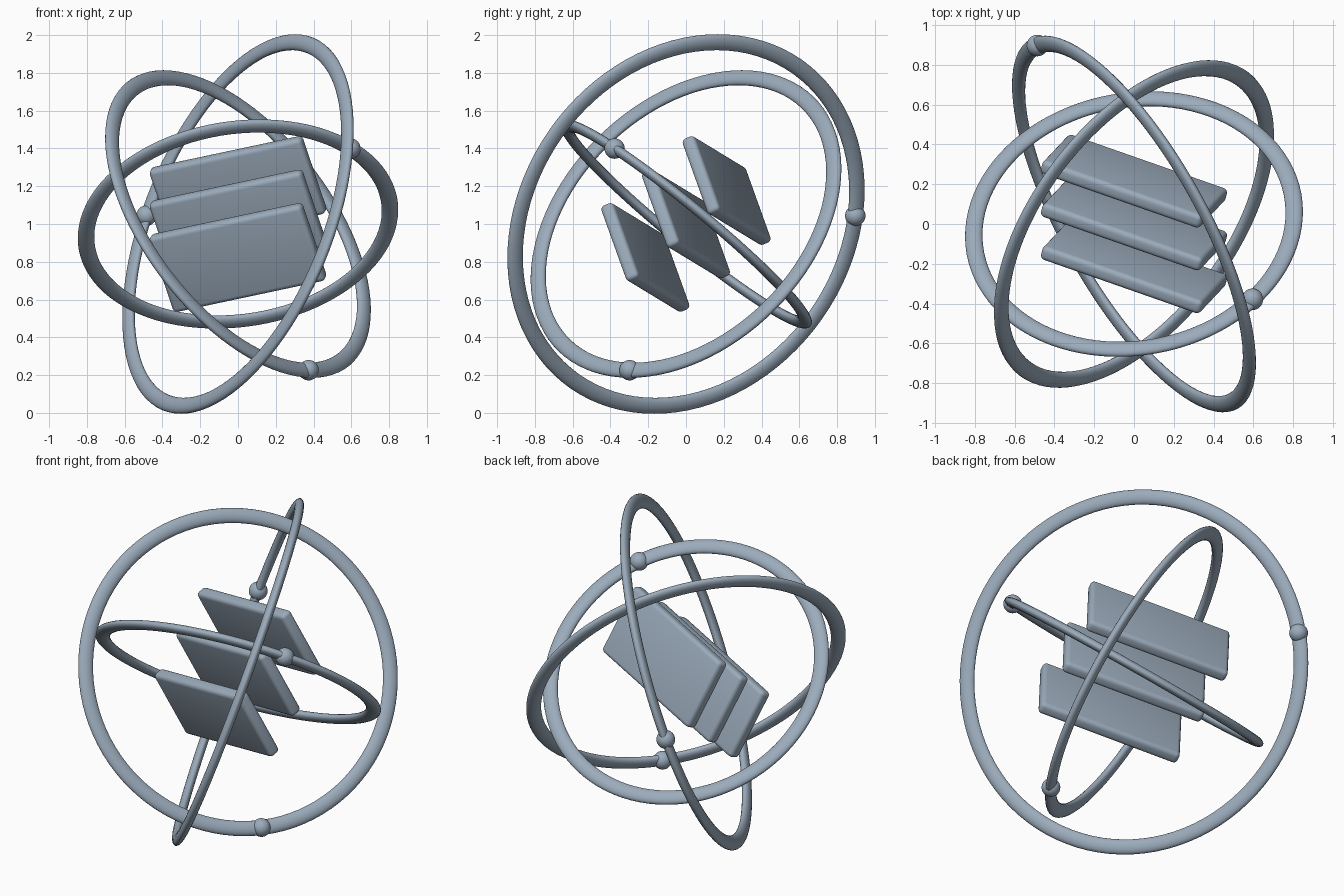
import bpy, math
from mathutils import Vector, Matrix

if "Cube" in bpy.data.objects:
    bpy.data.objects.remove(bpy.data.objects["Cube"])

mat = bpy.data.materials.new("steel_blue")
mat.diffuse_color = (0.33, 0.41, 0.50, 1)
mat.use_nodes = True
mat.node_tree.nodes["Principled BSDF"].inputs["Base Color"].default_value = mat.diffuse_color
CENTRE = Vector((0, 0, 1.0))


def finish(name, angle=40):
    ob = bpy.context.object
    ob.name = name
    ob.data.materials.append(mat)
    bpy.ops.object.shade_smooth_by_angle(angle=math.radians(angle))
    return ob


# Orbit rings: flattened tori, each with one bead riding on it
def orbit(label, radius, normal, bead):
    bpy.ops.mesh.primitive_torus_add(major_radius=radius, minor_radius=0.044,
                                     major_segments=96, minor_segments=20)
    ring = finish(label + "_ring", 60)
    rot = Vector(normal).to_track_quat('Z', 'Y').to_matrix().to_4x4()
    ring.matrix_world = (Matrix.Translation(CENTRE) @ rot
                         @ Matrix.Diagonal((1, 1, 0.6, 1)))
    n = Vector(normal).normalized()
    p = Vector(bead)
    p = (p - n * p.dot(n)).normalized() * radius
    bpy.ops.mesh.primitive_uv_sphere_add(segments=32, ring_count=16,
                                         radius=0.054, location=CENTRE + p)
    finish(label + "_bead", 60)


orbit("outer", 1.02, (0.82, 0.46, -0.33), (-0.50, 0.885, 0.05))
orbit("middle", 0.91, (0.68, -0.51, 0.525), (0.375, -0.30, -0.77))
orbit("inner", 0.81, (-0.115, 0.63, 0.768), (0.60, -0.39, 0.39))

# Stack of three tilted rounded plates
a = Vector((0.80, -0.28, 0.17)).normalized()
b = Vector((0.13, 0.145, -0.40))
b = (b - a * b.dot(a)).normalized()
c = a.cross(b)
rot = Matrix((a, b, c)).transposed().to_4x4()
for name, k in (("front_plate", -1), ("middle_plate", 0), ("back_plate", 1)):
    bpy.ops.mesh.primitive_cube_add(size=1)
    ob = bpy.context.object
    ob.data.transform(Matrix.Diagonal((0.87, 0.445, 0.075, 1)))
    bev = ob.modifiers.new("rounded_edges", 'BEVEL')
    bev.width = 0.025
    bev.segments = 4
    bpy.ops.object.modifier_apply(modifier=bev.name)
    finish(name)
    pos = CENTRE + k * Vector((0, 0.215, 0.177))
    ob.matrix_world = Matrix.Translation(pos) @ rot
